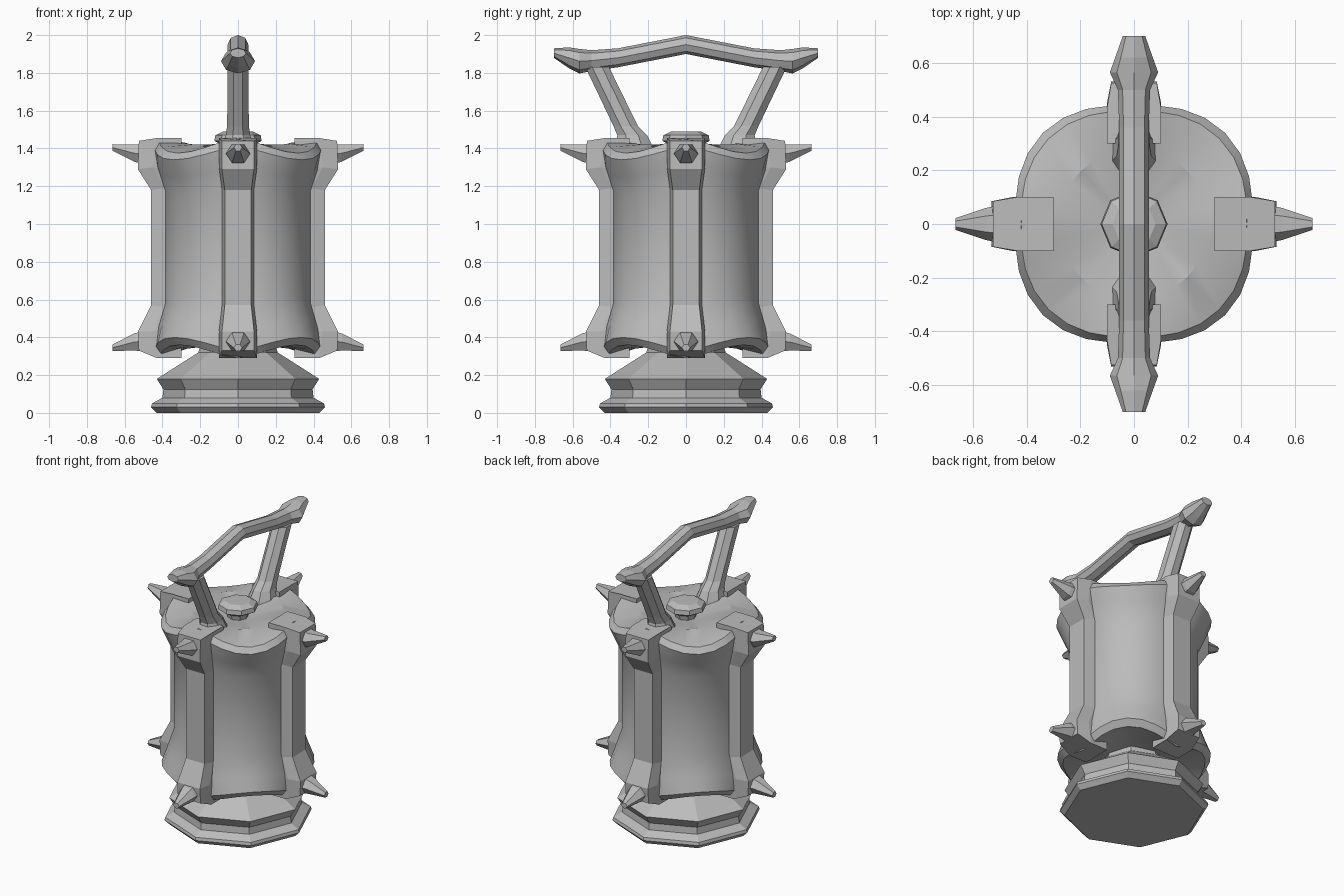
import bpy, bmesh, math
from mathutils import Vector, Matrix

cube = bpy.data.objects.get("Cube")
if cube:
    bpy.data.objects.remove(cube, do_unlink=True)

metal = bpy.data.materials.new("grey metal")
metal.use_nodes = True
GREY = (0.5, 0.5, 0.5, 1)
metal.diffuse_color = GREY
metal.node_tree.nodes["Principled BSDF"].inputs["Base Color"].default_value = GREY


def loft(name, rings, turn=0, smooth=None):
    """Skin a list of equal-length point rings and cap both ends."""
    bm = bmesh.new()
    rows = [[bm.verts.new(p) for p in ring] for ring in rings]
    n = len(rows[0])
    for a, b in zip(rows, rows[1:]):
        for i in range(n):
            j = (i + 1) % n
            bm.faces.new((a[i], a[j], b[j], b[i]))
    bm.faces.new(rows[0][::-1])
    bm.faces.new(rows[-1])
    bmesh.ops.recalc_face_normals(bm, faces=bm.faces)
    bm.transform(Matrix.Rotation(turn, 4, 'Z'))
    mesh = bpy.data.meshes.new(name)
    bm.to_mesh(mesh)
    bm.free()
    mesh.materials.append(metal)
    obj = bpy.data.objects.new(name, mesh)
    bpy.context.collection.objects.link(obj)
    if smooth:
        bpy.ops.object.select_all(action='DESELECT')
        obj.select_set(True)
        bpy.context.view_layer.objects.active = obj
        bpy.ops.object.shade_smooth_by_angle(angle=math.radians(smooth))
    return obj


def ring(centre, u, v, n, phase=0.0):
    """Polygon of n corners spanned by the half-axes u and v."""
    c, u, v = Vector(centre), Vector(u), Vector(v)
    steps = [math.tau * (i + phase) / n for i in range(n)]
    return [c + u * math.cos(a) + v * math.sin(a) for a in steps]


def turned(name, profile, n):
    return loft(name, [ring((0, 0, z), (r, 0, 0), (0, r, 0), n) for r, z in profile])


# Stepped octagonal foot
turned("foot", [(0.43, 0), (0.46, 0.03), (0.455, 0.05), (0.40, 0.08), (0.395, 0.125),
                (0.43, 0.18), (0.21, 0.32), (0.19, 0.38)], 8)


# Drum with scalloped collars that bulge between the posts
def drum_ring(r, r_bulge, z, z_bulge, n=32):
    points = []
    for i in range(n):
        a = math.tau * i / n
        w = abs(math.sin(2 * a)) ** 1.5
        rr = r + (r_bulge - r) * w
        points.append((rr * math.cos(a), rr * math.sin(a), z + (z_bulge - z) * w))
    return points


loft("drum", [drum_ring(*s) for s in (
    (0.10, 0.10, 0.36, 0.36), (0.27, 0.27, 0.34, 0.36), (0.41, 0.44, 0.29, 0.36),
    (0.435, 0.475, 0.33, 0.40), (0.43, 0.44, 0.44, 0.49), (0.395, 0.395, 0.56, 0.62),
    (0.395, 0.395, 1.19, 1.15), (0.43, 0.44, 1.30, 1.25), (0.44, 0.48, 1.41, 1.34),
    (0.42, 0.45, 1.455, 1.375), (0.28, 0.28, 1.43, 1.42), (0.10, 0.10, 1.38, 1.38))], smooth=25)

# Knob in the middle of the lid
turned("lid_knob", [(0.06, 1.36), (0.07, 1.41), (0.125, 1.44), (0.12, 1.47), (0.08, 1.49)], 8)


# Four posts, each with a spike at the top and bottom
def post_ring(z_in, z_out, inner, outer, half):
    wide = half + 0.016
    return [(0.3, -wide, z_in), (inner, -wide, z_in), (outer, -half, z_out),
            (outer, half, z_out), (inner, wide, z_in), (0.3, wide, z_in)]


POST = [(0.29, 0.33, 0.43, 0.525, 0.085), (0.43, 0.43, 0.45, 0.53, 0.085),
        (0.56, 0.57, 0.39, 0.46, 0.07), (1.19, 1.18, 0.39, 0.46, 0.07),
        (1.30, 1.29, 0.45, 0.53, 0.085), (1.455, 1.44, 0.43, 0.525, 0.085)]
SPIKE = [(0.50, 0, 0.07, 0.062), (0.55, 0.005, 0.06, 0.052), (0.665, 0.035, 0.022, 0.02)]
for k, side in enumerate(("left", "back", "right", "front")):
    turn = k * math.pi / 2
    loft(side + "_post", [post_ring(*s) for s in POST], turn)
    for level, z, bend in (("upper", 1.37, 1), ("lower", 0.38, -1)):
        loft(f"{side}_{level}_spike",
             [ring((x, 0, z + bend * dz), (0, w, 0), (0, 0, h), 6) for x, dz, w, h in SPIKE], turn)

# Slanted struts that carry the handle
for name, s in (("back_strut", 1), ("front_strut", -1)):
    stations = [(0.27, 1.38, 0.10, 0.12), (0.285, 1.47, 0.07, 0.085),
                (0.32, 1.52, 0.062, 0.07), (0.47, 1.83, 0.06, 0.068)]
    loft(name, [ring((0, s * y, z), (w, 0, 0), (0, d, 0), 8, 0.5) for y, z, w, d in stations])

# Arched handle bar with swollen, upturned ends
half_bar = [(0.70, 1.905, 0.042, 0.025), (0.62, 1.88, 0.07, 0.055), (0.565, 1.862, 0.09, 0.065),
            (0.50, 1.865, 0.06, 0.055), (0.36, 1.88, 0.055, 0.05)]
bar = [(-y, z, w, h) for y, z, w, h in half_bar] + [(0, 1.95, 0.055, 0.05)] + half_bar[::-1]
loft("handle_bar", [ring((0, y, z), (w, 0, 0), (0, 0, h), 8) for y, z, w, h in bar])
